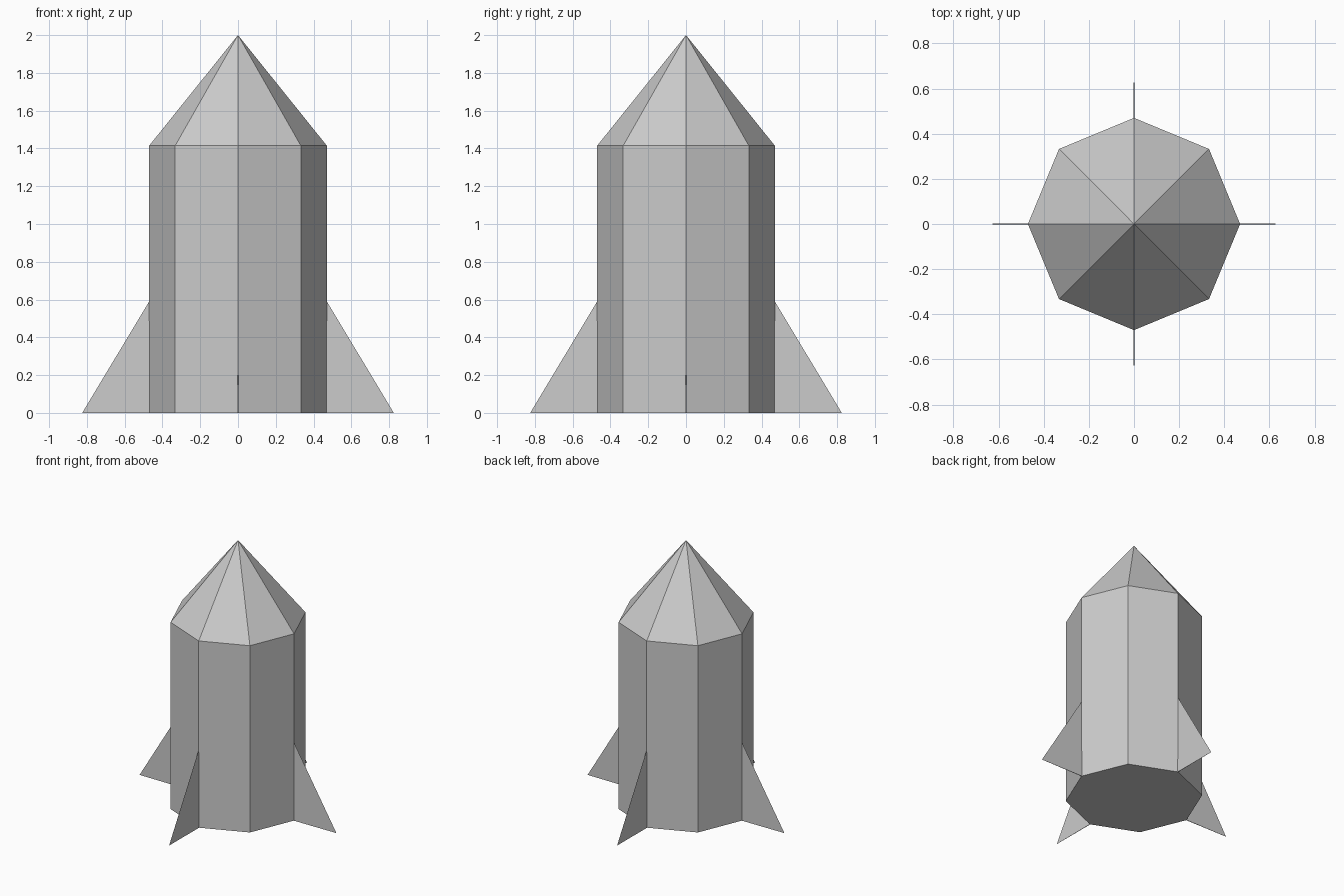
import bpy, bmesh
from math import cos, sin, pi

if "Cube" in bpy.data.objects:
    bpy.data.objects.remove(bpy.data.objects["Cube"])

SIDES, RADIUS, SHOULDER, TIP = 8, 0.47, 1.415, 2.0


def make_object(name, bm):
    bmesh.ops.recalc_face_normals(bm, faces=bm.faces)
    mesh = bpy.data.meshes.new(name)
    bm.to_mesh(mesh)
    bm.free()
    obj = bpy.data.objects.new(name, mesh)
    bpy.context.collection.objects.link(obj)
    return obj


def ring(bm, z):
    return [bm.verts.new((RADIUS * cos(2 * pi * i / SIDES),
                          RADIUS * sin(2 * pi * i / SIDES), z)) for i in range(SIDES)]


# Octagonal body with closed floor and nose cone, one watertight shell
bm = bmesh.new()
low, high = ring(bm, 0), ring(bm, SHOULDER)
tip = bm.verts.new((0, 0, TIP))
bm.faces.new(low[::-1])
for i in range(SIDES):
    j = (i + 1) % SIDES
    bm.faces.new((low[i], low[j], high[j], high[i]))
    bm.faces.new((high[i], high[j], tip))
make_object("rocket_body", bm)

# Four very thin triangular fins on the corners, tapering to the outer tip
for k, side in enumerate(("right", "back", "left", "front")):
    bm = bmesh.new()
    outer = bm.verts.new((0.825, 0, 0))
    top = bm.verts.new((RADIUS, 0, 0.59))
    a = bm.verts.new((RADIUS - 0.001, -0.002, 0))
    b = bm.verts.new((RADIUS - 0.001, 0.002, 0))
    for face in ((outer, top, a), (outer, b, top), (outer, a, b), (a, top, b)):
        bm.faces.new(face)
    fin = make_object(side + "_fin", bm)
    fin.rotation_euler.z = k * pi / 2
